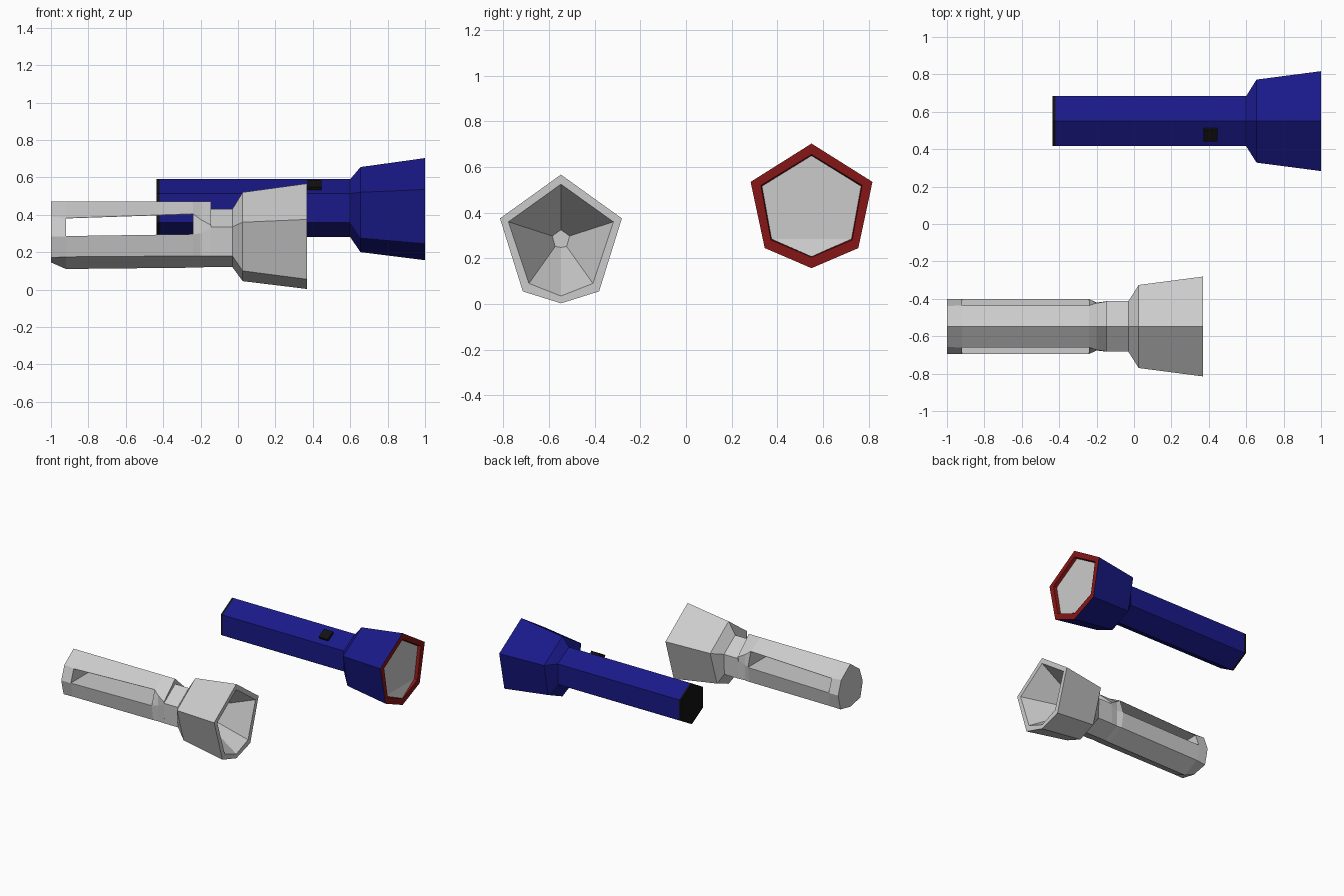
import bpy, bmesh, math

if "Cube" in bpy.data.objects:
    bpy.data.objects.remove(bpy.data.objects["Cube"])


def material(name, rgb):
    m = bpy.data.materials.new(name)
    m.diffuse_color = (*rgb, 1)
    m.use_nodes = True
    m.node_tree.nodes["Principled BSDF"].inputs["Base Color"].default_value = m.diffuse_color
    return m


blue = material("blue", (0.01, 0.01, 0.25))
red = material("red", (0.24, 0.008, 0.008))
black = material("black", (0.006, 0.006, 0.006))


def finish(bm, name, mat=None):
    bmesh.ops.recalc_face_normals(bm, faces=bm.faces)
    me = bpy.data.meshes.new(name)
    bm.to_mesh(me)
    bm.free()
    ob = bpy.data.objects.new(name, me)
    bpy.context.collection.objects.link(ob)
    if mat:
        me.materials.append(mat)
    return ob


def loft(name, cy, sections, mat=None, cap_start=True, cap_end=True):
    """Skin mirrored cross-sections: each is (x, half profile from ridge to keel)."""
    bm = bmesh.new()
    rings = []
    for x, half in sections:
        full = list(half) + [(-y, z) for y, z in half[-2:0:-1]]
        rings.append([bm.verts.new((x, cy + y, z)) for y, z in full])
    for a, b in zip(rings, rings[1:]):
        n = len(a)
        for i in range(n):
            j = (i + 1) % n
            bm.faces.new((a[i], a[j], b[j], b[i]))
    if cap_start:
        bm.faces.new(rings[0])
    if cap_end:
        bm.faces.new(rings[-1])
    return finish(bm, name, mat)


def hexagon(r, cz):
    w = r * math.sqrt(3) / 2
    return [(0, cz + r), (w, cz + r / 2), (w, cz - r / 2), (0, cz - r)]


# ---- Blue torch: tube and flared head
BY = 0.55
tube = hexagon(0.155, 0.435)
head_back = [(0, 0.655), (0.222, 0.52), (0.17, 0.275), (0, 0.20)]
head_front = [(0, 0.703), (0.267, 0.535), (0.205, 0.245), (0, 0.157)]
loft("torch_body", BY, [(-0.42, tube), (0.60, tube), (0.655, head_back),
                        (1.0, head_front)], blue, True, False)
loft("tail_cap", BY, [(-0.435, tube), (-0.42, tube)], black)

# Red rim around the lens
rim_in = [(0, 0.655), (0.222, 0.52), (0.178, 0.28), (0, 0.205)]
pane = [(0, 0.65), (0.217, 0.516), (0.175, 0.285), (0, 0.207)]
loft("lens_rim", BY, [(1.0, head_front), (1.0, rim_in), (0.975, pane)],
     red, False, False)

# Lens pane, folded along its lower edge
bm = bmesh.new()
top, r1, r2, l2, l1 = [bm.verts.new((0.976, BY + y, z)) for y, z in
                       pane[:3] + [(-pane[2][0], pane[2][1]), (-pane[1][0], pane[1][1])]]
keel = bm.verts.new((0.998, BY, pane[3][1]))
bm.faces.new((top, l1, l2, r2, r1))
bm.faces.new((r2, l2, keel))
finish(bm, "lens")

# Switch on the front upper face of the tube
bpy.ops.mesh.primitive_cube_add(size=1, location=(0.408, 0.48, 0.553),
                                rotation=(math.radians(30), 0, 0))
switch = bpy.context.object
switch.name = "switch"
switch.scale = (0.075, 0.073, 0.033)
switch.data.materials.append(black)

# ---- Grey torch: neck, head and hollow reflector
GY = -0.548
neck = [(0, 0.43), (0.135, 0.335), (0.13, 0.18), (0, 0.12)]
loft("lamp_head", GY, [
    (-0.15, neck), (-0.03, neck),
    (0.025, [(0, 0.52), (0.222, 0.36), (0.14, 0.10), (0, 0.045)]),
    (0.37, [(0, 0.567), (0.267, 0.375), (0.167, 0.055), (0, 0.003)]),
    (0.37, [(0, 0.525), (0.23, 0.36), (0.14, 0.09), (0, 0.035)]),
    (0.06, [(0, 0.325), (0.038, 0.298), (0.025, 0.252), (0, 0.248)])])

# Grip with a slot right through it
grip = loft("grip", GY, [
    (-1.0, [(0, 0.47), (0.11, 0.39), (0.148, 0.285), (0.12, 0.17), (0, 0.145)]),
    (-0.92, [(0, 0.47), (0.112, 0.382), (0.148, 0.285), (0.125, 0.175), (0, 0.11)]),
    (-0.24, [(0, 0.47), (0.112, 0.405), (0.147, 0.295), (0.13, 0.18), (0, 0.117)]),
    (-0.20, [(0, 0.47), (0.125, 0.375), (0.128, 0.30), (0.126, 0.18), (0, 0.119)]),
    (-0.145, [(0, 0.47), (0.134, 0.345), (0.135, 0.325), (0.13, 0.18), (0, 0.12)])])

bm = bmesh.new()
f = bm.faces.new([bm.verts.new((x, GY - 0.3, z)) for x, z in
                  [(-0.92, 0.286), (-0.24, 0.296), (-0.24, 0.403), (-0.92, 0.38)]])
ext = bmesh.ops.extrude_face_region(bm, geom=[f])
bmesh.ops.translate(bm, vec=(0, 0.6, 0),
                    verts=[v for v in ext["geom"] if isinstance(v, bmesh.types.BMVert)])
cutter = finish(bm, "slot_cutter")
cutter.hide_render = True
mod = grip.modifiers.new("slot", 'BOOLEAN')
mod.operation = 'DIFFERENCE'
mod.solver = 'EXACT'
mod.object = cutter
bpy.context.view_layer.objects.active = grip
bpy.ops.object.modifier_apply(modifier=mod.name)
bpy.data.objects.remove(cutter)
